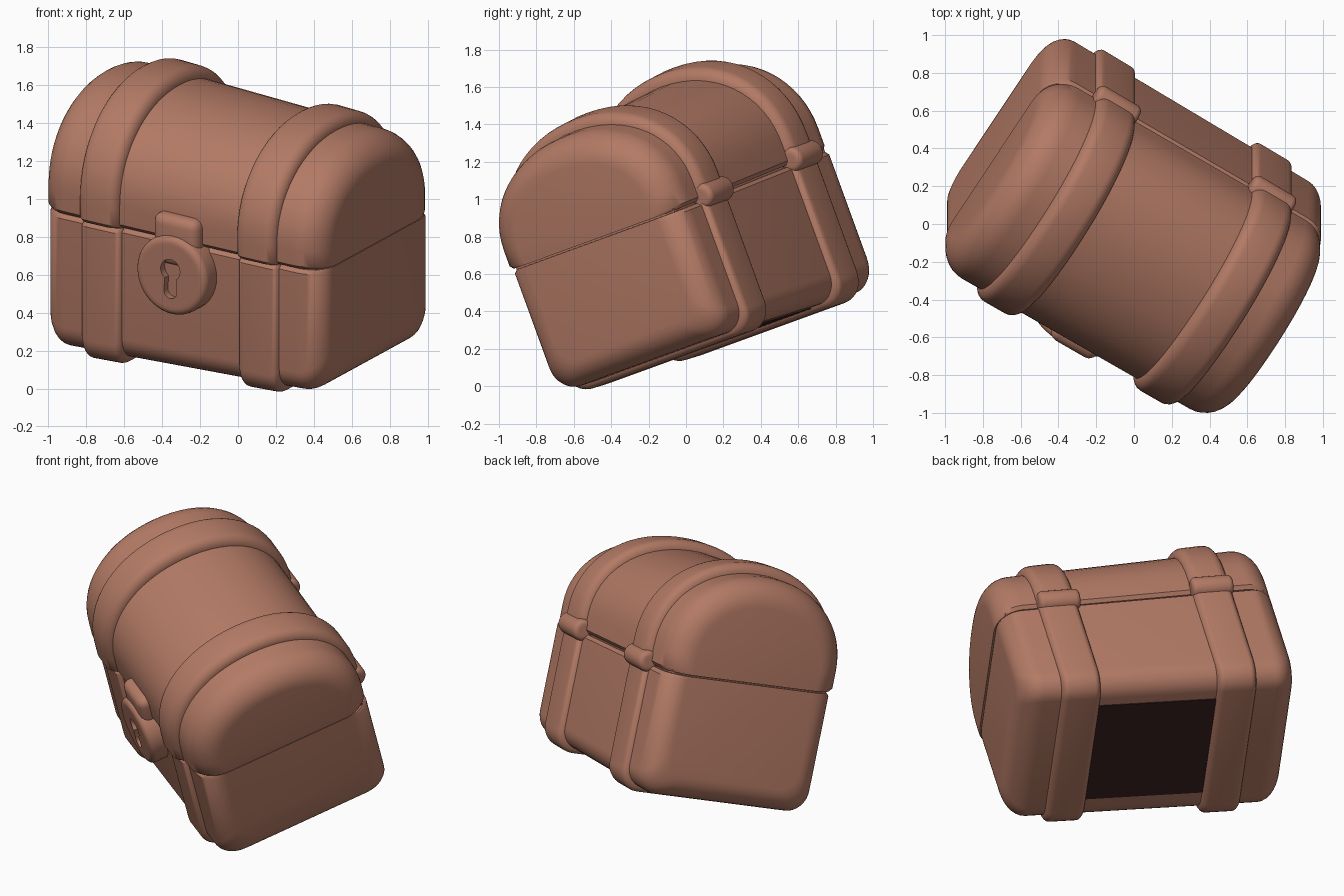
import bpy, bmesh
from math import sin, cos, pi, radians
from mathutils import Matrix, Vector

if "Cube" in bpy.data.objects:
    bpy.data.objects.remove(bpy.data.objects["Cube"])

# The chest is built upright along x, then turned and tipped forward
POSE = (Matrix.Rotation(radians(20), 4, 'X')
        @ Matrix.Translation((0, 0.245, 0))
        @ Matrix.Rotation(radians(-32), 4, 'Z'))
SEAM, GAP, LENGTH, DEPTH = 0.915, 0.005, 0.867, 0.58


def material(name, rgb):
    m = bpy.data.materials.new(name)
    m.use_nodes = True
    m.diffuse_color = (*rgb, 1)
    bsdf = m.node_tree.nodes["Principled BSDF"]
    bsdf.inputs["Base Color"].default_value = (*rgb, 1)
    return m


CLAY = material("clay_brown", (0.45, 0.195, 0.13))
DARK = material("dark_brown", (0.042, 0.014, 0.014))


def taper(x, z):
    """The chest grows slightly taller towards its right end."""
    rate = 0.08 if z > 0.7 else 0.05
    return 0.7 + (z - 0.7) * (1 - rate * x)


def smooth(ob):
    bpy.ops.object.select_all(action='DESELECT')
    ob.select_set(True)
    bpy.context.view_layer.objects.active = ob
    bpy.ops.object.shade_smooth_by_angle(angle=radians(40))


def finish(bm, name, mat=CLAY):
    bmesh.ops.recalc_face_normals(bm, faces=bm.faces)
    me = bpy.data.meshes.new(name)
    bm.to_mesh(me)
    bm.free()
    me.materials.append(mat)
    ob = bpy.data.objects.new(name, me)
    bpy.context.collection.objects.link(ob)
    ob.matrix_world = POSE
    smooth(ob)
    return ob


# Cross-sections: list of (y, z), shrunk by inset
def lid_section(half, top, inset):
    b, low, spring, soft, shift = half - inset, SEAM + GAP, 1.03, 0.02, -0.012
    pts = [(-b + soft, low), (b - soft, low), (b, low + soft)]
    for i in range(33):
        t = pi * i / 32
        c, s = cos(t), max(sin(t), 0)
        y = b * abs(c) ** 0.95 * (1 if c > 0 else -1)
        pts.append((y, spring + (top - inset - spring) * s ** 0.95))
    pts.append((-b, low + soft))
    return [(y + shift, z) for y, z in pts]


def base_section(half, bottom, inset, corner=0.13):
    b, high, soft = half - inset, SEAM - GAP, 0.02
    side = [(b - soft, high), (b, high - soft)]
    for i in range(9):
        t = pi / 2 * i / 8
        side.append((b - corner + corner * cos(t),
                     bottom + inset + corner - corner * sin(t)))
    return side + [(-y, z) for y, z in reversed(side)]


def loft(name, section, half, edge, x0, x1, r, steps=8):
    """Sweep a section from x0 to x1 with both ends rounded by radius r."""
    bm = bmesh.new()
    angles = [pi / 2 * i / steps for i in range(steps + 1)]
    start = [(x0 + r * (1 - cos(t)), r * (1 - sin(t))) for t in angles]
    stations = start + [(x0 + x1 - x, i) for x, i in reversed(start)]
    rings = [[bm.verts.new((x, y, taper(x, z))) for y, z in section(half, edge, i)]
             for x, i in stations]
    for a, b in zip(rings, rings[1:]):
        for k in range(len(a)):
            j = (k + 1) % len(a)
            bm.faces.new((a[k], a[j], b[j], b[k]))
    bm.faces.new(rings[0])
    bm.faces.new(rings[-1])
    return finish(bm, name)


def cylinder(name, radius, length, axis, centre, soft):
    bm = bmesh.new()
    bmesh.ops.create_cone(bm, cap_ends=True, segments=40, radius1=radius,
                          radius2=radius, depth=length)
    rims = [e for e in bm.edges if abs(e.verts[0].co.z - e.verts[1].co.z) < 1e-4]
    bmesh.ops.bevel(bm, geom=rims, offset=soft, segments=4, profile=0.5,
                    affect='EDGES')
    caps = [f for f in bm.faces if len(f.verts) > 4]
    bmesh.ops.inset_individual(bm, faces=caps, thickness=0.015)
    turn = Vector((0, 0, 1)).rotation_difference(Vector(axis)).to_matrix().to_4x4()
    bm.transform(Matrix.Translation(centre) @ turn)
    return finish(bm, name)


def block(name, size, centre, soft=0, mat=CLAY):
    bm = bmesh.new()
    bmesh.ops.create_cube(bm, size=1)
    bm.transform(Matrix.Translation(centre) @ Matrix.Diagonal((*size, 1)))
    for v in bm.verts:
        v.co.z = taper(v.co.x, v.co.z)
    if soft:
        bmesh.ops.bevel(bm, geom=bm.edges[:], offset=soft, segments=4,
                        profile=0.5, affect='EDGES')
    return finish(bm, name, mat)


# Chest body, with a core that closes the groove between base and lid
loft("chest_base", base_section, DEPTH, 0.176, -LENGTH, LENGTH, 0.14)
loft("chest_lid", lid_section, DEPTH + 0.01, 1.525, -LENGTH - 0.008, LENGTH + 0.008, 0.165)
block("seam_core", (2 * LENGTH - 0.1, 2 * DEPTH - 0.1, 0.05), (0, 0, SEAM))

# Straps and hinges
for side, sign in (("left", 1), ("right", -1)):
    x0, x1 = sorted((sign * 0.365 + 0.008, sign * 0.612 + 0.008))
    loft(side + "_base_strap", base_section, DEPTH + 0.032, 0.144, x0, x1, 0.04, 5)
    loft(side + "_lid_strap", lid_section, DEPTH + 0.055, 1.585, x0, x1, 0.06, 5)
    cylinder(side + "_hinge", 0.068, 0.26, (1, 0, 0),
             (sign * 0.485, DEPTH + 0.01, taper(sign * 0.485, SEAM + 0.02)), 0.03)

# Clasp and round lock
block("lock_hasp", (0.28, 0.17, 0.28), (0.015, -DEPTH, 0.935), 0.05)
lock = cylinder("lock_plate", 0.22, 0.2, (0, -1, 0),
                (0.01, -DEPTH - 0.01, 0.755), 0.035)

# Keyhole, cut into the lock
bm = bmesh.new()
outline = [(0.06 * cos(t), 0.79 + 0.06 * sin(t))
           for t in (radians(-55 + 290 * i / 20) for i in range(21))]
outline += [(0.04 * cos(t), 0.67 + 0.04 * sin(t))
            for t in (radians(180 + 18 * i) for i in range(11))]
face = bm.faces.new([bm.verts.new((x + 0.01, -DEPTH - 0.2, z)) for x, z in outline])
out = bmesh.ops.extrude_face_region(bm, geom=[face])
bmesh.ops.translate(bm, vec=(0, 0.13, 0),
                    verts=[g for g in out["geom"] if isinstance(g, bmesh.types.BMVert)])
cutter = finish(bm, "keyhole_cutter")
cutter.hide_render = True
cut = lock.modifiers.new("keyhole", 'BOOLEAN')
cut.operation, cut.object, cut.solver = 'DIFFERENCE', cutter, 'EXACT'
bpy.context.view_layer.objects.active = lock
bpy.ops.object.modifier_apply(modifier=cut.name)
bpy.data.objects.remove(cutter)
smooth(lock)

# Dark panel underneath, between the straps
block("bottom_panel", (0.75, 0.785, 0.008), (0.004, 0.002, 0.174), mat=DARK)
